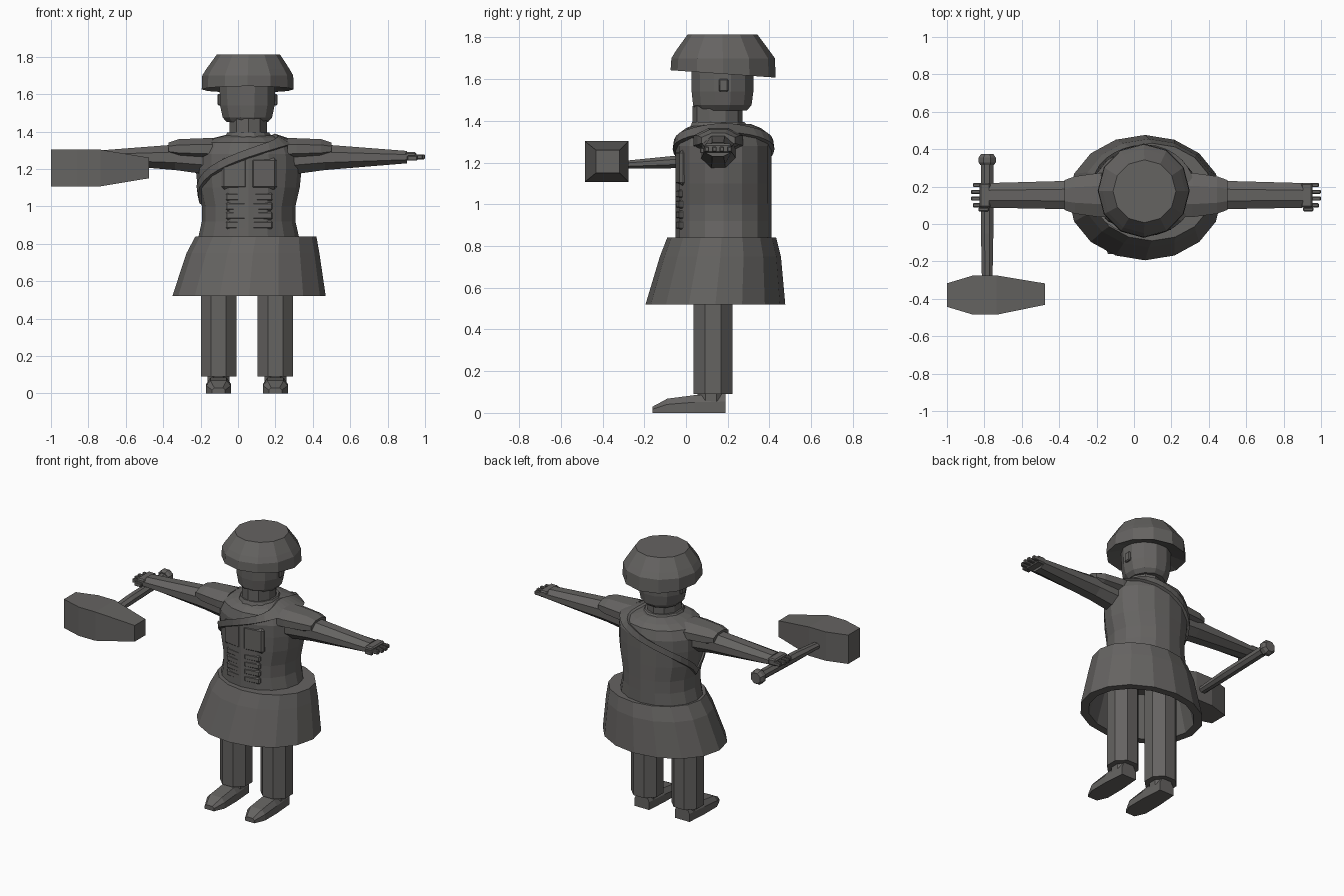
import bpy, bmesh, math
from mathutils import Matrix, Vector

if "Cube" in bpy.data.objects:
    bpy.data.objects.remove(bpy.data.objects["Cube"])

grey = bpy.data.materials.new("dark_warm_grey")
grey.diffuse_color = (0.13, 0.125, 0.12, 1)
grey.use_nodes = True
grey.node_tree.nodes["Principled BSDF"].inputs["Base Color"].default_value = grey.diffuse_color
CX = 0.06  # centre line of the upper body


def finish(name, bm):
    bmesh.ops.recalc_face_normals(bm, faces=bm.faces)
    me = bpy.data.meshes.new(name)
    bm.to_mesh(me)
    bm.free()
    me.materials.append(grey)
    ob = bpy.data.objects.new(name, me)
    bpy.context.collection.objects.link(ob)
    return ob


def loft(name, rings, n, axis="z", half=True, closed=False):
    """Skin ellipses (t, c1, c2, r1, r2) along an axis; flats face the axes if half."""
    bm = bmesh.new()
    off = math.pi / n if half else 0
    k = 1 / math.cos(math.pi / n) if half else 1
    loops = []
    for t, c1, c2, r1, r2 in rings:
        loop = []
        for i in range(n):
            a = 2 * math.pi * i / n + off
            u, v = c1 + r1 * k * math.cos(a), c2 + r2 * k * math.sin(a)
            p = {"x": (t, u, v), "y": (u, t, v), "z": (u, v, t)}[axis]
            loop.append(bm.verts.new(p))
        loops.append(loop)
    pairs = list(zip(loops, loops[1:]))
    if closed:
        pairs.append((loops[-1], loops[0]))
    for a, b in pairs:
        for i in range(n):
            j = (i + 1) % n
            bm.faces.new((a[i], a[j], b[j], b[i]))
    if not closed:
        bm.faces.new(loops[0])
        bm.faces.new(loops[-1])
    return finish(name, bm)


def box(name, centre, size, turn=0, bevel=0.0):
    bm = bmesh.new()
    m = Matrix.Translation(centre) @ Matrix.Rotation(turn, 4, "Z") @ Matrix.Diagonal((*size, 1))
    bmesh.ops.create_cube(bm, size=1, matrix=m)
    if bevel:
        bmesh.ops.bevel(bm, geom=bm.edges[:], offset=bevel, segments=1, affect="EDGES")
    return finish(name, bm)


# Torso
TORSO = [(0.78, .27, .23), (0.84, .268, .23), (0.92, .25, .23), (1.0, .25, .23),
         (1.1, .273, .23), (1.2, .283, .23), (1.28, .28, .23), (1.34, .25, .213),
         (1.365, .19, .18), (1.385, .11, .13)]
TY = 0.18
loft("torso", [(z, CX - .003, TY, rx, ry) for z, rx, ry in TORSO], 16, half=False)


def torso_radius(z):
    for (z0, a0, b0), (z1, a1, b1) in zip(TORSO, TORSO[1:]):
        if z <= z1:
            f = (z - z0) / (z1 - z0)
            return a0 + f * (a1 - a0), b0 + f * (b1 - b0)
    return TORSO[-1][1:]


# Diagonal strap wrapped round the torso
bm = bmesh.new()
N = 32
sections = []
for i in range(N):
    a = 2 * math.pi * i / N
    z = 1.03 + 0.33 * ((1 + math.cos(a)) / 2) ** 0.4
    sec = []
    for dz, s in ((-.022, -.01), (-.022, .014), (.022, .014), (.022, -.01)):
        rx, ry = torso_radius(z + dz)
        sec.append(bm.verts.new((CX + (rx + s) * math.cos(a), TY + (ry + s) * math.sin(a),
                                 z + dz + s * .5)))
    sections.append(sec)
for i in range(N):
    a, b = sections[i], sections[(i + 1) % N]
    for j in range(4):
        k = (j + 1) % 4
        bm.faces.new((a[j], a[k], b[k], b[j]))
finish("chest_strap", bm)

# Chest and belly muscles
for s in (-1, 1):
    box("chest_muscle", (CX + s * .075, -.016, 1.175), (.145, .05, .17), s * .15, .015)
    for row in range(4):
        box("belly_muscle", (CX + s * .068, -.018, .9 + row * .05), (.112, .044, .042),
            s * .15, .008)

# Skirt, open underneath, with a thick rim
loft("skirt", [(.52, .059, .141, .41, .335), (.75, .08, .165, .355, .29),
               (.84, .096, .171, .323, .261), (.84, .07, .171, .24, .2),
               (.78, .07, .165, .28, .23), (.52, .059, .141, .355, .285)],
     16, half=False, closed=True)

# Legs and feet
for s, side in ((-1, "right"), (1, "left")):
    lx = .048 + s * .152
    loft(side + "_leg", [(.09, lx, .13, .095, .094), (.82, lx, .13, .095, .094)], 8)
    bm = bmesh.new()
    secs = []
    for y, w, top in ((.19, .055, .09), (.04, .066, .085), (-.09, .066, .068), (-.16, .035, .03)):
        secs.append([bm.verts.new((lx + x, y, z)) for x, z in
                     ((-w, 0), (w, 0), (w, top * .6), (w * .65, top), (-w * .65, top), (-w, top * .6))])
    for a, b in zip(secs, secs[1:]):
        for i in range(6):
            j = (i + 1) % 6
            bm.faces.new((a[i], a[j], b[j], b[i]))
    bm.faces.new(secs[0])
    bm.faces.new(secs[-1])
    finish(side + "_foot", bm)
    loft(side + "_ankle", [(.05, lx, .12, .058, .065), (.12, lx, .12, .058, .065)], 8)

# Arms, shoulder pads and hands
AX = .064
for s, side in ((-1, "right"), (1, "left")):
    X = lambda d: AX + s * d
    loft(side + "_arm", [(X(.15), .155, 1.25, .085, .1), (X(.24), .155, 1.255, .083, .083),
                         (X(.40), .155, 1.262, .076, .068), (X(.84), .153, 1.263, .066, .033)],
         8, axis="x")
    loft(side + "_shoulder_pad", [(X(.20), .155, 1.305, .118, .06), (X(.25), .155, 1.306, .118, .058),
                                  (X(.38), .155, 1.307, .1, .052), (X(.435), .155, 1.307, .08, .034)],
         8, axis="x")
    box(side + "_palm", (X(.86), .153, 1.268), (.06, .13, .045), 0, .008)
    for i in range(4):
        length = (.05, .06, .06, .05)[i]
        box(side + "_finger", (X(.875 + length / 2), .1 + i * .036, 1.264),
            (length, .022, .026), 0, .004)
    box(side + "_thumb", (X(.868), .078, 1.258), (.055, .02, .026), 0, .004)

# Neck, head and ears
loft("neck", [(1.34, .055, .151, .1, .115), (1.47, .055, .151, .1, .115)], 10)
loft("collar", [(1.37, .055, .16, .125, .14), (1.395, .055, .155, .112, .125)], 12)
loft("head", [(1.45, .05, .172, .11, .12), (1.475, .05, .174, .132, .14),
              (1.54, .05, .175, .146, .148), (1.70, .05, .175, .15, .15)], 12)
for s in (-1, 1):
    box("ear", (.05 + s * .148, .18, 1.57), (.024, .046, .062), 0, .006)

# Wide helmet, its brim lower at the back
hat = loft("helmet", [(1.655, .052, .178, .15, .15), (1.625, .052, .178, .246, .252),
                      (1.70, .052, .178, .243, .248), (1.735, .053, .176, .222, .225),
                      (1.813, .056, .175, .168, .168)], 12, half=False)
for v in hat.data.vertices:
    if v.co.z < 1.66:
        v.co.z -= .07 * (v.co.y - .178)

# Hammer: handle, pommel and block head
HX = -.785
loft("hammer_handle", [(-.32, HX, 1.188, .028, .018), (-.05, HX, 1.203, .033, .03),
                       (.34, HX, 1.215, .033, .03)], 8, axis="y")
loft("hammer_pommel", [(.315, HX, 1.215, .036, .036), (.33, HX, 1.215, .046, .046),
                       (.355, HX, 1.215, .046, .046), (.373, HX, 1.215, .034, .034)], 8, axis="y")
loft("hammer_head", [(-1.0, -.38, 1.205, .063, .098), (-.86, -.38, 1.205, .105, .098),
                     (-.735, -.38, 1.205, .105, .098), (-.475, -.375, 1.205, .057, .055)],
     4, axis="x")
